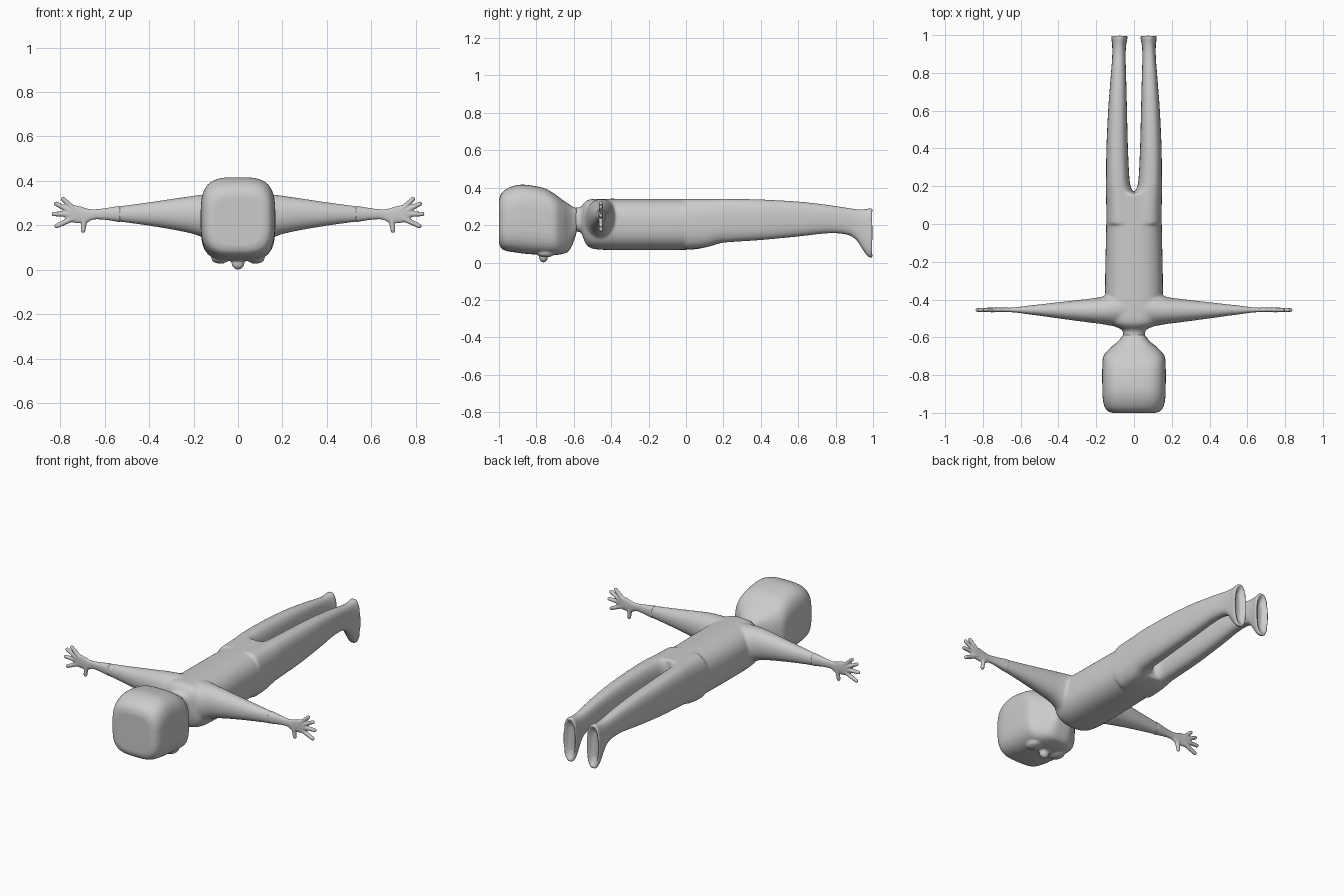
import bpy, bmesh, math
from mathutils import Vector, Matrix

if "Cube" in bpy.data.objects:
    bpy.data.objects.remove(bpy.data.objects["Cube"])


def catmull(rows, steps=5):
    """Resample section rows with a smooth spline."""
    out = []
    for i in range(len(rows) - 1):
        p0, p1 = rows[max(i - 1, 0)], rows[i]
        p2, p3 = rows[i + 1], rows[min(i + 2, len(rows) - 1)]
        for k in range(steps):
            t = k / steps
            out.append([0.5 * (2 * b + (c - a) * t + (2 * a - 5 * b + 4 * c - d) * t * t
                               + (3 * b - a - 3 * c + d) * t ** 3)
                        for a, b, c, d in zip(p0, p1, p2, p3)])
    return out + [list(rows[-1])]


def loft(bm, rows, axis, power, side=1, n=40, smooth=True):
    """Skin rounded sections: (position, min, max, z min, z max) along x or y."""
    rings = []
    for p, a0, a1, z0, z1 in (catmull(rows) if smooth else rows):
        ring = []
        for k in range(n):
            t = 2 * math.pi * k / n
            c, s = math.cos(t), math.sin(t)
            a = (a0 + a1) / 2 + (a1 - a0) / 2 * math.copysign(abs(c) ** (2 / power), c)
            z = (z0 + z1) / 2 + (z1 - z0) / 2 * math.copysign(abs(s) ** (2 / power), s)
            x, y = (a, p) if axis == 'y' else (p, a)
            ring.append(bm.verts.new((x * side, y, z)))
        rings.append(ring)
    for r, q in zip(rings, rings[1:]):
        for k in range(n):
            bm.faces.new((r[k], r[(k + 1) % n], q[(k + 1) % n], q[k]))
    bm.faces.new(rings[0])
    bm.faces.new(rings[-1])


def ball(bm, pos, size):
    bmesh.ops.create_uvsphere(bm, u_segments=24, v_segments=16, radius=1,
                              matrix=Matrix.Translation(pos) @ Matrix.Diagonal((*size, 1)))


def finger(bm, a, b, r0, r1):
    """Tapered finger with rounded ends."""
    a, b = Vector(a), Vector(b)
    d = b - a
    m = Matrix.Translation((a + b) / 2) @ d.to_track_quat('Z', 'Y').to_matrix().to_4x4()
    bmesh.ops.create_cone(bm, cap_ends=True, segments=16, radius1=r0, radius2=r1,
                          depth=d.length, matrix=m)
    ball(bm, b, (r1, r1, r1))


def finish(bm, name, voxel, iterations):
    bmesh.ops.recalc_face_normals(bm, faces=bm.faces)
    me = bpy.data.meshes.new(name)
    bm.to_mesh(me)
    bm.free()
    ob = bpy.data.objects.new(name, me)
    bpy.context.collection.objects.link(ob)
    rm = ob.modifiers.new("blend", 'REMESH')
    rm.mode = 'VOXEL'
    rm.voxel_size = voxel
    rm.use_smooth_shade = True
    sm = ob.modifiers.new("soften", 'SMOOTH')
    sm.factor = 0.5
    sm.iterations = iterations
    return ob


def sym(rows):
    return [(y, -w, w, z0, z1) for y, w, z0, z1 in rows]


# Body: torso, neck, arms and legs merged into one skin
bm = bmesh.new()
loft(bm, sym([(-.64, .06, .16, .295), (-.585, .058, .165, .293), (-.56, .064, .158, .30),
              (-.545, .095, .12, .318), (-.52, .13, .083, .336), (-.46, .15, .069, .341),
              (-.30, .153, .066, .341), (0, .147, .068, .341), (.10, .147, .08, .341),
              (.165, .146, .098, .341)]), 'y', 2.6)
leg = [(.0, -.03, .147, .07, .341), (.10, -.012, .147, .08, .341),
       (.17, .004, .148, .10, .341), (.22, .022, .148, .108, .341),
       (.40, .032, .146, .12, .337), (.60, .037, .137, .139, .326),
       (.76, .041, .125, .156, .308), (.86, .044, .117, .149, .293),
       (.91, .044, .115, .12, .286), (.95, .041, .116, .06, .286),
       (.975, .036, .119, .03, .289), (1.0, .033, .121, .023, .292)]
sole = [(1.0, .033, .121, .023, .292), (1.0, .042, .112, .035, .28),
        (.985, .050, .104, .05, .265), (.972, .06, .094, .08, .24)]
arm = [(.0, -.55, -.33, .09, .338), (.10, -.542, -.36, .11, .34),
       (.17, -.530, -.385, .15, .337), (.25, -.52, -.397, .172, .326),
       (.40, -.50, -.414, .198, .304), (.55, -.479, -.431, .218, .284),
       (.60, -.471, -.438, .225, .276)]
for s in (1, -1):
    loft(bm, catmull(leg) + sole[1:], 'y', 2.6, s, smooth=False)
    loft(bm, arm, 'x', 2.1, s)
finish(bm, "body", .007, 10)

# Head with a nose and two low cheeks
bm = bmesh.new()
loft(bm, sym([(-1.0, .115, .105, .335), (-.99, .14, .08, .365), (-.965, .157, .063, .39),
              (-.92, .166, .055, .41), (-.86, .168, .047, .416), (-.76, .168, .04, .398),
              (-.70, .162, .04, .365), (-.66, .13, .046, .335), (-.63, .095, .058, .315),
              (-.605, .07, .10, .299), (-.585, .058, .16, .292)]), 'y', 3.4)
ball(bm, (0, -.762, .029), (.029, .024, .029))
for s in (1, -1):
    ball(bm, (s * .08, -.75, .05), (.04, .05, .022))
finish(bm, "head", .006, 5)

# Hand and wrist, mirrored to the other side
bm = bmesh.new()
loft(bm, [(.53, -.482, -.428, .214, .288), (.60, -.472, -.438, .225, .277),
          (.65, -.467, -.443, .226, .272), (.68, -.467, -.443, .212, .276),
          (.72, -.467, -.443, .210, .288), (.755, -.467, -.443, .216, .288),
          (.778, -.464, -.446, .232, .272)], 'x', 2.3)
for a, b in [((.735, .27), (.787, .318)), ((.75, .262), (.818, .297)),
             ((.75, .25), (.829, .251)), ((.74, .232), (.816, .197)),
             ((.69, .228), (.697, .176))]:
    finger(bm, (a[0], -.455, a[1]), (b[0], -.455, b[1]), .013, .0105)
hand = finish(bm, "hands", .004, 4)
mir = hand.modifiers.new("other_side", 'MIRROR')
mir.use_axis[0] = True
